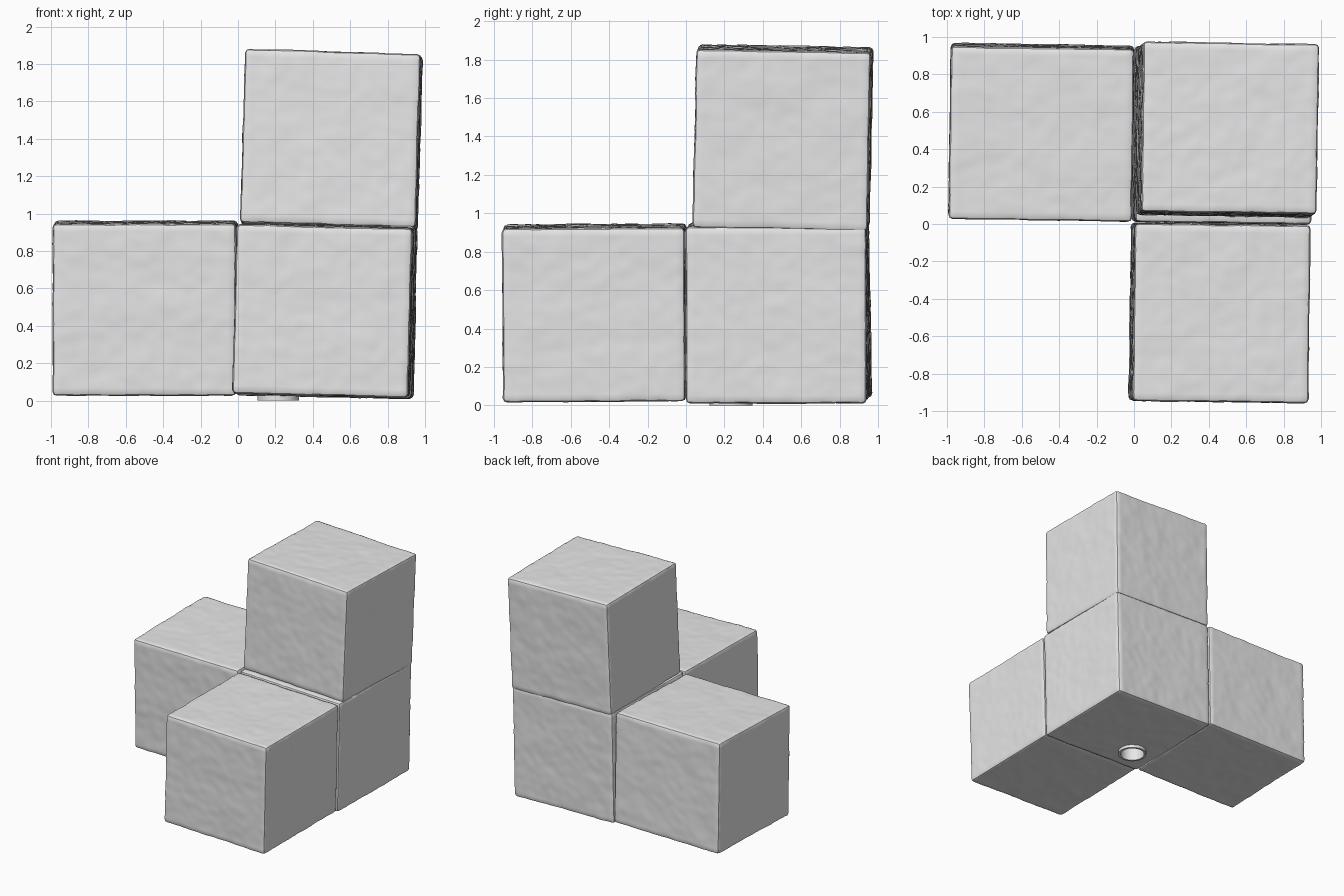
import bpy
import bmesh
import math
from mathutils import Vector, Euler, noise

old = bpy.data.objects.get("Cube")
if old:
    bpy.data.objects.remove(old, do_unlink=True)

grey = bpy.data.materials.new("plain grey")
grey.use_nodes = True
colour = (0.8, 0.8, 0.8, 1)
grey.diffuse_color = colour
grey.node_tree.nodes["Principled BSDF"].inputs["Base Color"].default_value = colour


def finish(name, bm):
    """Turn a bmesh into a grey object in the scene."""
    mesh = bpy.data.meshes.new(name)
    bm.to_mesh(mesh)
    bm.free()
    mesh.materials.append(grey)
    obj = bpy.data.objects.new(name, mesh)
    bpy.context.collection.objects.link(obj)
    return obj


def activate(obj):
    bpy.ops.object.select_all(action='DESELECT')
    obj.select_set(True)
    bpy.context.view_layer.objects.active = obj


def rough_block(name, centre, size, tilt, radius=0.022):
    """Slightly tilted block with worn edges and lightly uneven faces."""
    bm = bmesh.new()
    bmesh.ops.create_cube(bm, size=1)
    bmesh.ops.subdivide_edges(bm, edges=bm.edges[:], cuts=42, use_grid_fill=True)
    half = Vector(size) / 2
    turn = Euler(tilt).to_matrix()
    for v in bm.verts:
        p = Vector([c * s for c, s in zip(v.co, size)])
        core = Vector([max(radius - h, min(h - radius, c)) for c, h in zip(p, half)])
        normal = (p - core).normalized()
        where = p + Vector(centre)
        bump = 0.004 * noise.noise(where * 5) + 0.003 * noise.noise(where * 16)
        v.co = turn @ (core + normal * (radius + bump)) + Vector(centre)
    return finish(name, bm)


# Four stacked blocks: corner, and one along each direction
corner = rough_block("corner_block", (0.473, 0.475, 0.48), (0.94, 0.94, 0.92), (0, 0.022, -0.015))
blocks = [
    corner,
    rough_block("right_block", (-0.495, 0.49, 0.495), (0.98, 0.925, 0.92), (0.02, 0, -0.015)),
    rough_block("front_block", (0.457, -0.475, 0.482), (0.94, 0.95, 0.905), (0.005, 0.025, -0.012)),
    rough_block("top_block", (0.5, 0.505, 1.395), (0.94, 0.91, 0.93), (-0.02, 0.03, -0.015)),
]

# Round socket sunk into the underside
socket_x, socket_y, socket_r, wall = 0.215, 0.235, 0.112, 0.018
bm = bmesh.new()
bmesh.ops.create_cone(bm, cap_ends=True, segments=40, radius1=socket_r - wall / 2,
                      radius2=socket_r - wall / 2, depth=0.3)
cutter = finish("socket_cutter", bm)
cutter.location = (socket_x, socket_y, 0)
cutter.hide_render = True
cut = corner.modifiers.new("socket", 'BOOLEAN')
cut.operation = 'DIFFERENCE'
cut.solver = 'EXACT'
cut.object = cutter
activate(corner)
bpy.ops.object.modifier_apply(modifier=cut.name)
bpy.data.objects.remove(cutter, do_unlink=True)

# Rim of the socket, standing a little below the block
bm = bmesh.new()
rings = []
for r, z in ((socket_r, 0), (socket_r, 0.12), (socket_r - wall, 0.12), (socket_r - wall, 0)):
    rings.append(bmesh.ops.create_circle(bm, segments=40, radius=r)["verts"])
    for v in rings[-1]:
        v.co += Vector((socket_x, socket_y, z))
for a, b in zip(rings, rings[1:] + rings[:1]):
    for i in range(len(a)):
        j = (i + 1) % len(a)
        bm.faces.new((a[i], a[j], b[j], b[i]))
bmesh.ops.recalc_face_normals(bm, faces=bm.faces)
rim = finish("socket_rim", bm)

for obj in blocks + [rim]:
    activate(obj)
    bpy.ops.object.shade_smooth_by_angle(angle=math.radians(35))
